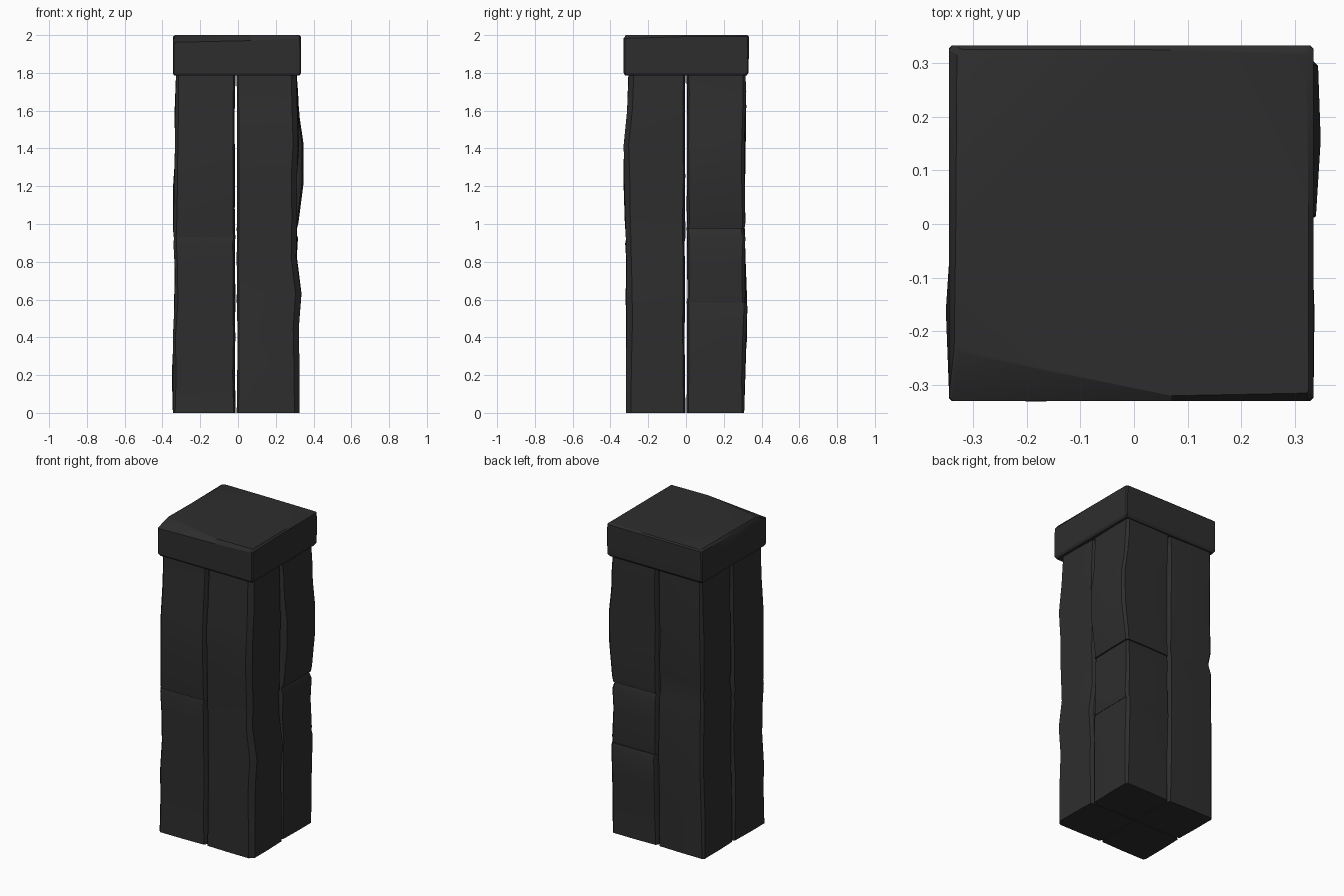
import bpy, bmesh, math, random

if "Cube" in bpy.data.objects:
    bpy.data.objects.remove(bpy.data.objects["Cube"])

random.seed(4)
stone = bpy.data.materials.new("charcoal stone")
stone.diffuse_color = (0.027, 0.027, 0.028, 1)
stone.use_nodes = True
stone.node_tree.nodes["Principled BSDF"].inputs["Base Color"].default_value = stone.diffuse_color


def finish(name, bm):
    bmesh.ops.recalc_face_normals(bm, faces=bm.faces)
    me = bpy.data.meshes.new(name)
    bm.to_mesh(me)
    bm.free()
    me.materials.append(stone)
    ob = bpy.data.objects.new(name, me)
    bpy.context.collection.objects.link(ob)
    bpy.ops.object.select_all(action='DESELECT')
    bpy.context.view_layer.objects.active = ob
    ob.select_set(True)
    bpy.ops.object.shade_smooth_by_angle(angle=math.radians(28))
    return ob


def loft(name, rings):
    """Closed solid through a stack of equal-length rings."""
    bm = bmesh.new()
    rows = [[bm.verts.new(p) for p in r] for r in rings]
    n = len(rows[0])
    for a, b in zip(rows, rows[1:]):
        for i in range(n):
            j = (i + 1) % n
            bm.faces.new((a[i], a[j], b[j], b[i]))
    bm.faces.new(rows[0])
    bm.faces.new(rows[-1])
    return finish(name, bm)


SEAM_X, SEAM_Y = -0.01, 0.0


def block(name, sx, sy, rows, cut=0.012):
    """Quarter stone; rows hold height, outer x, outer y. Slightly wavy seams and corner."""
    rings = []
    for k, (z, ox, oy) in enumerate(rows):
        end = k in (0, len(rows) - 1)
        w = 0 if end else 0.006
        j = lambda: random.uniform(-w, w)
        x, y = sx * ox, sy * oy
        gx = SEAM_X + sx * (0.003 + abs(j()))
        gy = SEAM_Y + sy * (0.003 + abs(j()))
        c = cut + abs(j())
        rings.append([
            (gx, gy, z),
            (gx, y - sy * 0.022, z),                 # seam groove on front or back
            (gx + sx * 0.010, y - sy * 0.004, z),
            ((gx + x) / 2, y + sy * j(), z + j()),
            (x - sx * c, y, z),                      # chipped outer corner
            (x, y - sy * c, z),
            (x + sx * j(), (gy + y) / 2, z + j()),
            (x - sx * 0.004, gy + sy * 0.010, z),
            (x - sx * 0.022, gy, z),                 # seam groove on the side
        ])
    return loft(name, rings)


TOP = 1.80
# Front right: one tall stone with a rounded corner
block("front_right_stone", 1, -1, [
    (0, .325, .318), (.27, .325, .318), (.45, .322, .314), (.63, .335, .315), (.82, .308, .316),
    (1.05, .312, .322), (1.25, .312, .328), (1.42, .318, .330), (1.6, .314, .312), (TOP, .308, .302)], 0.026)
# Front left: two stones
block("front_left_lower_stone", -1, -1, [
    (0, .345, .318), (.2, .345, .316), (.4, .345, .314), (.58, .336, .314), (.75, .334, .317),
    (.9, .342, .320), (.93, .338, .316)])
block("front_left_upper_stone", -1, -1, [
    (.93, .340, .314), (.96, .343, .318), (1.2, .338, .326), (1.4, .334, .326),
    (1.6, .332, .312), (TOP, .328, .305)])
# Back right: three stones, the top one bulging sideways
block("back_right_lower_stone", 1, 1, [
    (0, .315, .308), (.2, .317, .312), (.4, .318, .318), (.56, .318, .324), (.585, .312, .318)])
block("back_right_middle_stone", 1, 1, [
    (.585, .314, .312), (.62, .318, .314), (.8, .310, .312), (.93, .314, .314), (.975, .302, .302)])
block("back_right_upper_stone", 1, 1, [
    (.975, .312, .310), (1.01, .318, .314), (1.22, .342, .311), (1.42, .343, .309),
    (1.56, .324, .313), (1.7, .318, .319), (TOP, .310, .314)])
# Back left: one tall stone with a nick halfway up
block("back_left_stone", -1, 1, [
    (0, .342, .308), (.3, .342, .312), (.6, .336, .318), (.85, .336, .314), (.97, .338, .312),
    (1.04, .326, .300), (1.12, .336, .310), (1.4, .333, .310), (1.62, .330, .314), (TOP, .328, .312)])


def cap_ring(z, x0, x1, y0, y1, c, dip=0.0):
    """Eight-sided ring with clipped corners and a midpoint on each side."""
    mx = 0.07
    return [(x0 + c, y0, z - dip), (mx, y0, z - dip * .7), (x1 - c, y0, z - dip * .3), (x1, y0 + c, z - dip * .3),
            (x1, 0, z), (x1, y1 - c, z), (x1 - c, y1, z), (0, y1, z),
            (x0 + c, y1, z), (x0, y1 - c, z), (x0, 0, z - dip * .3), (x0, y0 + c, z - dip)]


# Cap slab with a worn front edge
worn = [(-.325, -.24, 2.0), (.07, -.32, 2.0), (.322, -.315, 2.0), (.325, -.31, 2.0),
        (.325, 0, 2.0), (.322, .315, 2.0), (.315, .322, 2.0), (0, .325, 2.0),
        (-.32, .325, 2.0), (-.33, .315, 2.0), (-.332, 0, 2.0), (-.335, -.23, 2.0)]
loft("cap_slab", [
    cap_ring(1.785, -.338, .325, -.322, .320, .008),
    cap_ring(1.80, -.345, .334, -.33, .330, .006),
    cap_ring(1.90, -.345, .334, -.33, .333, .006),
    cap_ring(1.992, -.345, .334, -.33, .333, .008, .03),
    worn])
